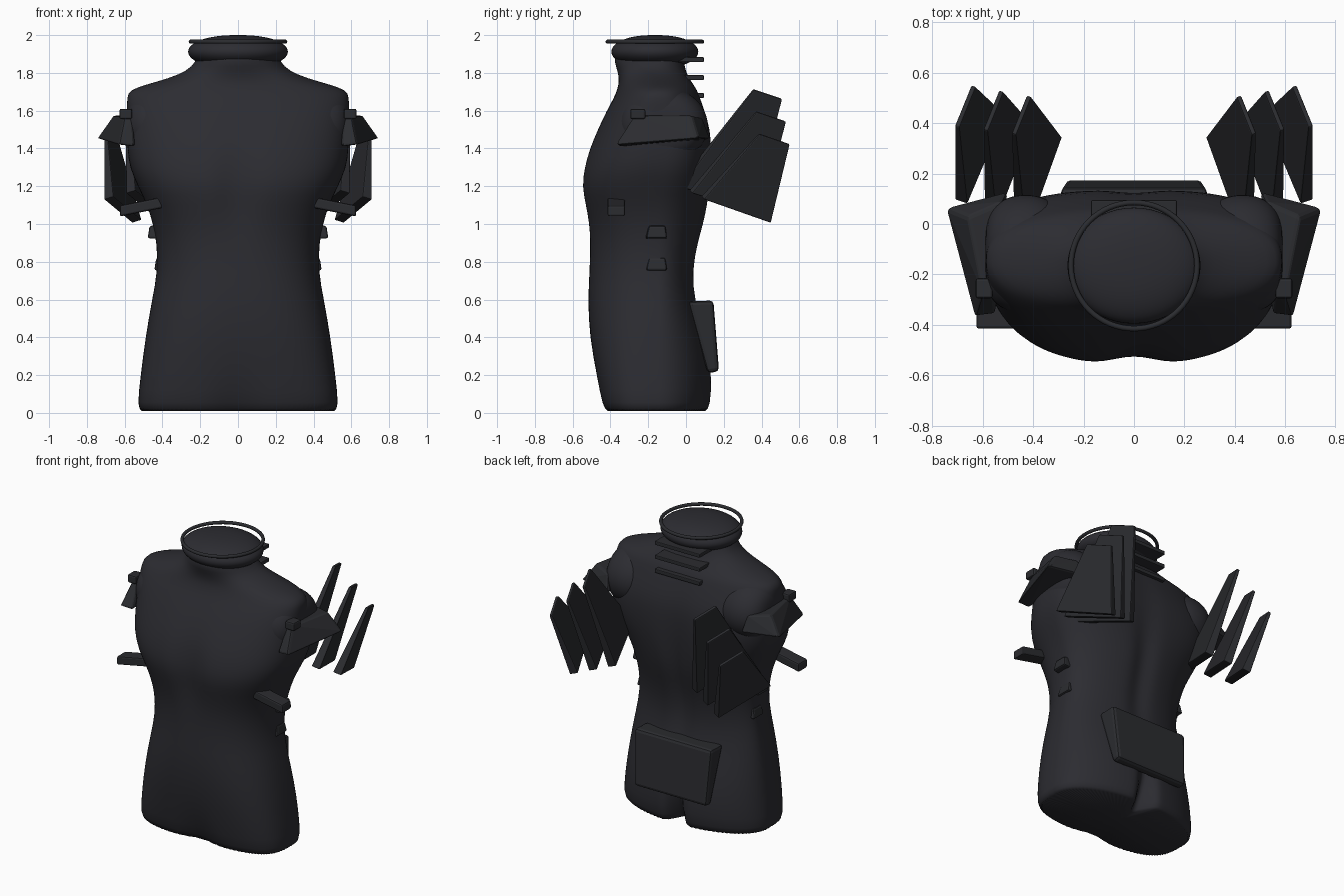
import bpy, bmesh, math
from mathutils import Vector

cube = bpy.data.objects.get("Cube")
if cube:
    bpy.data.objects.remove(cube)


def material(name, colour):
    m = bpy.data.materials.new(name)
    m.use_nodes = True
    m.diffuse_color = colour
    m.node_tree.nodes["Principled BSDF"].inputs["Base Color"].default_value = colour
    return m


body_mat = material("charcoal body", (0.025, 0.025, 0.031, 1))
plate_mat = material("graphite plate", (0.024, 0.025, 0.029, 1))


def finish(bm, name, mat, smooth=False):
    bmesh.ops.recalc_face_normals(bm, faces=bm.faces[:])
    mesh = bpy.data.meshes.new(name)
    bm.to_mesh(mesh)
    bm.free()
    mesh.materials.append(mat)
    for p in mesh.polygons:
        p.use_smooth = smooth
    ob = bpy.data.objects.new(name, mesh)
    bpy.context.collection.objects.link(ob)
    return ob


def solid(name, points, side=1, bevel=0.01):
    """Bevelled convex block through the given corners."""
    bm = bmesh.new()
    for x, y, z in points:
        bm.verts.new((side * x, y, z))
    bmesh.ops.convex_hull(bm, input=bm.verts[:])
    bmesh.ops.dissolve_limit(bm, angle_limit=0.05, verts=bm.verts[:], edges=bm.edges[:])
    ob = finish(bm, name, plate_mat)
    mod = ob.modifiers.new("Bevel", "BEVEL")
    mod.width = bevel
    mod.segments = 2
    return ob


def box(x0, x1, y0, y1, z0, z1):
    return [(x, y, z) for x in (x0, x1) for y in (y0, y1) for z in (z0, z1)]


def bump(v, centre, width):
    return math.exp(-((v - centre) / width) ** 2)


def rounded(name, centre, radii, power, axis):
    """Smooth ellipsoid, flattened towards the poles of the given axis."""
    bm = bmesh.new()
    bmesh.ops.create_uvsphere(bm, u_segments=48, v_segments=24, radius=1)
    for v in bm.verts:
        pole = v.co.z
        r = math.hypot(v.co.x, v.co.y)
        k = r ** power / r if r > 1e-4 else 1
        p = (v.co.x * k, v.co.y * k, pole)
        if axis == "X":
            p = (pole, p[0], p[1])
        v.co = [c + q * s for c, q, s in zip(centre, p, radii)]
    return finish(bm, name, body_mat, True)


# Torso: stacked sections as height, half width, front, back, front squareness
SECTIONS = [
    (0.01, 0.51, -0.42, 0.11, 3.4),
    (0.03, 0.535, -0.445, 0.135, 3.4),
    (0.2, 0.515, -0.475, 0.145, 3.2),
    (0.4, 0.49, -0.51, 0.11, 2.8),
    (0.6, 0.455, -0.52, 0.05, 2.5),
    (0.75, 0.425, -0.51, 0.04, 2.4),
    (0.9, 0.43, -0.51, 0.07, 2.4),
    (1.0, 0.45, -0.52, 0.1, 2.5),
    (1.1, 0.48, -0.54, 0.12, 2.6),
    (1.2, 0.53, -0.56, 0.13, 2.7),
    (1.3, 0.575, -0.545, 0.135, 2.6),
    (1.4, 0.585, -0.515, 0.135, 2.5),
    (1.5, 0.588, -0.47, 0.13, 2.5),
    (1.6, 0.588, -0.42, 0.1, 2.5),
    (1.67, 0.588, -0.38, 0.075, 2.3),
    (1.71, 0.575, -0.365, 0.06, 2),
    (1.74, 0.48, -0.357, 0.04, 2),
    (1.77, 0.37, -0.355, 0.02, 2),
    (1.81, 0.27, -0.362, 0, 2),
    (1.86, 0.22, -0.38, -0.01, 2),
    (1.92, 0.21, -0.38, -0.01, 2),
]
SEGMENTS, MID = 96, -0.15
bm = bmesh.new()
crease = bm.edges.layers.float.new("crease_edge")
rings = []
for z, w, front, back, n in SECTIONS:
    ring = []
    for i in range(SEGMENTS):
        a = 2 * math.pi * i / SEGMENTS
        c, s = math.cos(a), math.sin(a)
        p = 2 / (n if s < 0 else 2.1 + bump(z, 1.45, 0.22))
        x = w * math.copysign(abs(c) ** p, c)
        depth = (MID - front if s < 0 else back - MID) * abs(s) ** p
        # chest and belly hollow in front, spine and seat cleft behind
        if s < 0:
            depth -= bump(x, 0, 0.1) * (0.035 * bump(z, 1.2, 0.2) + 0.04 * bump(z, 0, 0.12))
        else:
            depth -= bump(x, 0, 0.07) * 0.03 * bump(z, 1, 0.5)
            depth -= bump(x, 0, 0.045) * 0.16 * bump(z, 0, 0.2)
        ring.append(bm.verts.new((x, MID + math.copysign(depth, s), z)))
    rings.append(ring)
for low, high in zip(rings, rings[1:]):
    for i in range(SEGMENTS):
        j = (i + 1) % SEGMENTS
        bm.faces.new((low[i], low[j], high[j], high[i]))
base = bm.faces.new(rings[0])
bm.faces.new(rings[-1])
for e in base.edges:
    e[crease] = 0.7
torso = finish(bm, "torso", body_mat, True)
sub = torso.modifiers.new("Subdivision", "SUBSURF")
sub.levels = sub.render_levels = 1

# Flattened head cap and the ring around it
rounded("head_cap", (0, -0.165, 1.912), (0.264, 0.23, 0.088), 0.85, "Z")
bpy.ops.mesh.primitive_torus_add(major_segments=64, minor_segments=10, major_radius=0.25,
                                 minor_radius=0.011, location=(0, -0.165, 1.965))
halo = bpy.context.object
halo.name = "head_ring"
halo.data.materials.append(plate_mat)
bpy.ops.object.shade_smooth()

# Neck tabs down the upper spine
for i in range(3):
    z = 1.87 - 0.095 * i
    solid(f"neck_tab_{i + 1}", box(-0.17, 0.17, -0.04, 0.095, z - 0.013, z + 0.013), bevel=0.005)

# Lower back plate
solid("lower_back_plate", [(s * x, y, z) for s in (-1, 1) for x, y, z in
      ((0.29, 0.01, 0.59), (0.29, 0.145, 0.595), (0.27, 0.175, 0.22), (0.27, 0.115, 0.21))], bevel=0.02)

# Back fins: corners of the innermost and outermost one, blended between
INNER = [(0.485, 0.36, 1.71), (0.425, 0.51, 1.66), (0.335, 0.36, 1.08), (0.475, -0.03, 1.195)]
OUTER = [(0.71, 0.39, 1.475), (0.645, 0.55, 1.42), (0.56, 0.45, 1.005), (0.71, 0.095, 1.13)]
INWARD = Vector((-0.91, -0.29, 0.28))

for side, word in ((1, "left"), (-1, "right")):
    rounded(f"{word}_arm_stump", (side * 0.43, -0.12, 1.52), (0.16, 0.235, 0.205), 0.5, "X")

    for i in range(3):
        face = [Vector(a).lerp(Vector(b), i / 2) for a, b in zip(INNER, OUTER)]
        rear = [p + INWARD * t for p, t in zip(face, (0.02, 0.02, 0.055, 0.055))]
        solid(f"{word}_fin_{i + 1}", face + rear, side, 0.006)

    # Shoulder pad with its knob
    solid(f"{word}_shoulder_pad", [
        (0.55, -0.36, 1.41), (0.63, -0.37, 1.42), (0.745, 0.065, 1.455), (0.5, 0.13, 1.45),
        (0.56, -0.27, 1.57), (0.6, -0.27, 1.575), (0.66, 0.03, 1.575), (0.52, 0.09, 1.56)], side, 0.015)
    solid(f"{word}_shoulder_knob", box(0.56, 0.628, -0.295, -0.215, 1.555, 1.61), side)

    # Chest bar, dropping slightly towards its outer end
    solid(f"{word}_chest_bar", [(x, y, z + h) for x, z in ((0.4, 1.085), (0.625, 1.04))
          for y in (-0.415, -0.322) for h in (0, 0.058)], side)

    # Rib nubs
    for i, (x, z) in enumerate(((0.478, 0.92), (0.443, 0.75))):
        solid(f"{word}_rib_nub_{i + 1}", [
            (x - 0.08, -0.22, z), (x - 0.08, -0.1, z), (x - 0.08, -0.2, z + 0.075),
            (x - 0.08, -0.11, z + 0.075), (x, -0.21, z + 0.005), (x, -0.1, z + 0.005),
            (x - 0.01, -0.195, z + 0.07), (x - 0.01, -0.11, z + 0.07)], side)
